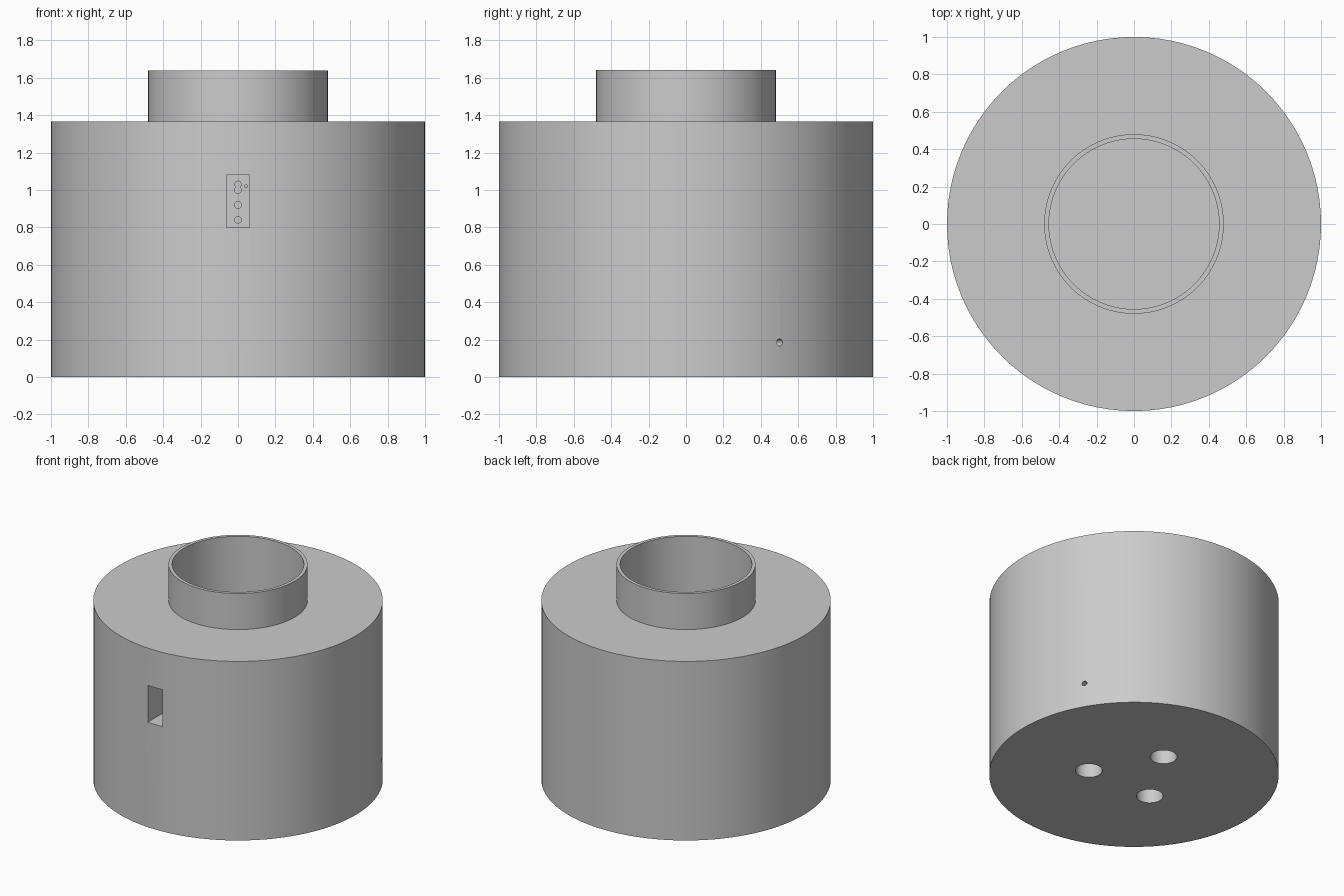
import bpy, bmesh, math
from mathutils import Matrix, Vector

cube = bpy.data.objects.get("Cube")
if cube:
    bpy.data.objects.remove(cube, do_unlink=True)

grey = bpy.data.materials.new("plain grey")
grey.use_nodes = True
colour = (0.6, 0.6, 0.6, 1)
grey.diffuse_color = colour
grey.node_tree.nodes["Principled BSDF"].inputs["Base Color"].default_value = colour


def finish(name, bm):
    """Turn a bmesh into a named grey object."""
    bmesh.ops.recalc_face_normals(bm, faces=bm.faces)
    mesh = bpy.data.meshes.new(name)
    bm.to_mesh(mesh)
    bm.free()
    mesh.materials.append(grey)
    obj = bpy.data.objects.new(name, mesh)
    bpy.context.collection.objects.link(obj)
    return obj


def lathe(name, profile, steps):
    """Spin a closed (radius, height) profile around z."""
    bm = bmesh.new()
    verts = [bm.verts.new((r, 0, z)) for r, z in profile]
    edges = [bm.edges.new(pair) for pair in zip(verts, verts[1:])]
    bmesh.ops.spin(bm, geom=verts + edges, cent=(0, 0, 0), axis=(0, 0, 1),
                   angle=math.tau, steps=steps, use_duplicate=False)
    bmesh.ops.remove_doubles(bm, verts=bm.verts, dist=1e-4)
    return finish(name, bm)


def drill(centre, direction, radius, depth):
    """Cylinder cutter reaching depth to both sides of centre."""
    bm = bmesh.new()
    turn = Vector(direction).to_track_quat("Z", "Y").to_matrix().to_4x4()
    bmesh.ops.create_cone(bm, cap_ends=True, segments=32, radius1=radius,
                          radius2=radius, depth=2 * depth,
                          matrix=Matrix.Translation(centre) @ turn)
    return finish("drill_cutter", bm)


def cut(body, cutter):
    """Subtract a cutter and discard it."""
    cutter.hide_render = True
    mod = body.modifiers.new("cut", "BOOLEAN")
    mod.operation, mod.solver, mod.object = "DIFFERENCE", "EXACT", cutter
    bpy.context.view_layer.objects.active = body
    bpy.ops.object.modifier_apply(modifier=mod.name)
    bpy.data.objects.remove(cutter, do_unlink=True)


# Round body with collar and central bore
FLOOR, SHOULDER, TOP = 0.17, 1.365, 1.64
body = lathe("round_body_with_collar",
             [(0, 0), (1, 0), (1, SHOULDER), (0.48, SHOULDER), (0.48, TOP),
              (0.455, TOP), (0.455, FLOOR), (0, FLOOR)], 96)

# Rectangular pocket in the front wall
POCKET_BACK = -0.75
bm = bmesh.new()
bmesh.ops.create_cube(bm, size=1, matrix=Matrix.Translation((0, POCKET_BACK - 0.2, 0.94))
                      @ Matrix.Diagonal((0.124, 0.4, 0.28, 1)))
cut(body, finish("pocket_cutter", bm))

# Small holes in the back of the pocket
for x, z, r in [(0, 1.03, 0.017), (0, 1.0, 0.018), (0, 0.92, 0.018),
                (0, 0.84, 0.018), (0.043, 1.02, 0.008)]:
    cut(body, drill((x, POCKET_BACK, z), (0, 1, 0), r, 0.08))

# Three mounting holes underneath
for k in range(3):
    a = math.radians(90 + 120 * k)
    cut(body, drill((0.317 * math.cos(a), 0.317 * math.sin(a), 0), (0, 0, 1), 0.0925, 0.13))

# Small radial hole low in the side wall
a = math.radians(30)
out = Vector((math.cos(a), math.sin(a), 0))
cut(body, drill(out + Vector((0, 0, 0.185)), out, 0.0185, 0.3))

# Smooth round walls with crisp edges
bpy.ops.object.select_all(action="DESELECT")
body.select_set(True)
bpy.context.view_layer.objects.active = body
bpy.ops.object.shade_smooth_by_angle(angle=math.radians(30))
